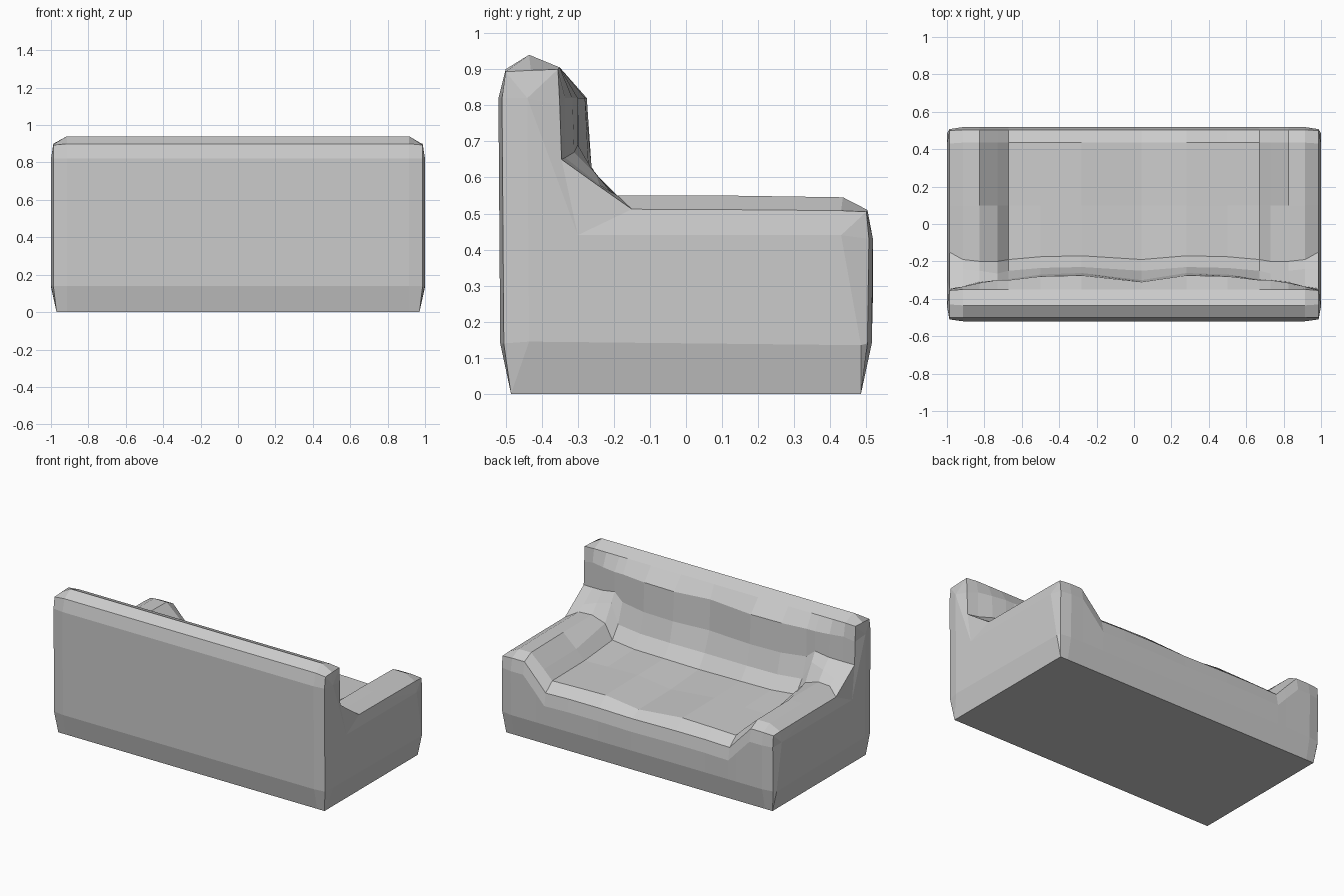
import bpy
import bmesh

default_cube = bpy.data.objects.get("Cube")
if default_cube:
    bpy.data.objects.remove(default_cube, do_unlink=True)

# Single upholstery colour
fabric = bpy.data.materials.new("light_grey_fabric")
fabric.use_nodes = True
colour = (0.6, 0.6, 0.6, 1.0)
fabric.diffuse_color = colour
fabric.node_tree.nodes["Principled BSDF"].inputs["Base Color"].default_value = colour


def section(x, cushion, crook, ledge, rear, seat, lip):
    """Closed side profile of the sofa at one station across its width."""
    rear_panel = [(-0.485, 0), (-0.515, 0.14), (-0.52, 0.82), (-0.5, 0.9)]
    top_rail = [(-0.435, 0.94), (-0.35, 0.905)]
    backrest = [(cushion, 0.82), crook, ledge, rear]
    seat_top = [(0.1, seat), (0.435, seat - 0.005), (0.503, lip)]
    front_panel = [(0.518, lip - 0.08), (0.515, 0.14), (0.485, 0)]
    profile = rear_panel + top_rail + backrest + seat_top + front_panel
    return [(x, y, z) for y, z in profile]


def end_edge():
    """Rounded outer edge of the arm and backrest."""
    rear_edge = [(-0.485, 0), (-0.505, 0.14), (-0.51, 0.82), (-0.5, 0.893)]
    top_edge = [(-0.43, 0.897), (-0.355, 0.9), (-0.35, 0.8), (-0.345, 0.65)]
    arm_edge = [(-0.24, 0.575), (-0.15, 0.512), (0.1, 0.511), (0.43, 0.508)]
    front_edge = [(0.5, 0.505), (0.507, 0.43), (0.503, 0.14), (0.485, 0)]
    profile = rear_edge + top_edge + arm_edge + front_edge
    return [(0.97 if z == 0 else 0.987, y, z) for y, z in profile]


def mirrored(points):
    return [(-x, y, z) for x, y, z in points]


# Arm, inner arm slope, then the seat cushion, working towards the middle
half = [
    end_edge(),
    section(0.915, -0.335, (-0.335, 0.655), (-0.24, 0.58), (-0.19, 0.55), 0.55, 0.51),
    section(0.825, -0.315, (-0.31, 0.67), (-0.25, 0.61), (-0.2, 0.55), 0.55, 0.51),
    section(0.73, -0.3, (-0.3, 0.69), (-0.265, 0.63), (-0.2, 0.52), 0.465, 0.41),
    section(0.67, -0.3, (-0.295, 0.64), (-0.25, 0.51), (-0.19, 0.43), 0.405, 0.345),
    section(0.5, -0.28, (-0.27, 0.63), (-0.235, 0.5), (-0.175, 0.42), 0.41, 0.35),
    section(0.28, -0.275, (-0.262, 0.63), (-0.23, 0.5), (-0.17, 0.42), 0.415, 0.35),
]
# Slightly off-centre dip between the two cushions
middle = section(0.04, -0.31, (-0.3, 0.62), (-0.25, 0.49), (-0.19, 0.405), 0.385, 0.345)
rings = half + [middle] + [mirrored(r) for r in reversed(half)]

# Skin the profiles into one upholstered body
bm = bmesh.new()
skin = [[bm.verts.new(p) for p in ring] for ring in rings]
count = len(middle)
for a, b in zip(skin, skin[1:]):
    for i in range(count):
        j = (i + 1) % count
        bm.faces.new((a[i], a[j], b[j], b[i]))

# Flat outer side panels, joined to the edge by chamfers
panel = {"a": (-0.435, 0.145), "b": (-0.44, 0.82), "c": (-0.3, 0.44),
         "d": (0.43, 0.44), "e": (0.485, 0.135)}
owners = "aabbbbbcccddddee"
for side, ring in ((1, skin[0]), (-1, skin[-1])):
    inner = {k: bm.verts.new((side, y, z)) for k, (y, z) in panel.items()}
    for i in range(count):
        j = (i + 1) % count
        corners = [ring[i], ring[j], inner[owners[j]], inner[owners[i]]]
        bm.faces.new(list(dict.fromkeys(corners)))
    bm.faces.new([inner[k] for k in "abc"])
    bm.faces.new([inner[k] for k in "acde"])

bmesh.ops.recalc_face_normals(bm, faces=bm.faces)
mesh = bpy.data.meshes.new("sofa_body")
bm.to_mesh(mesh)
bm.free()
mesh.materials.append(fabric)
sofa = bpy.data.objects.new("sofa_body", mesh)
bpy.context.collection.objects.link(sofa)
